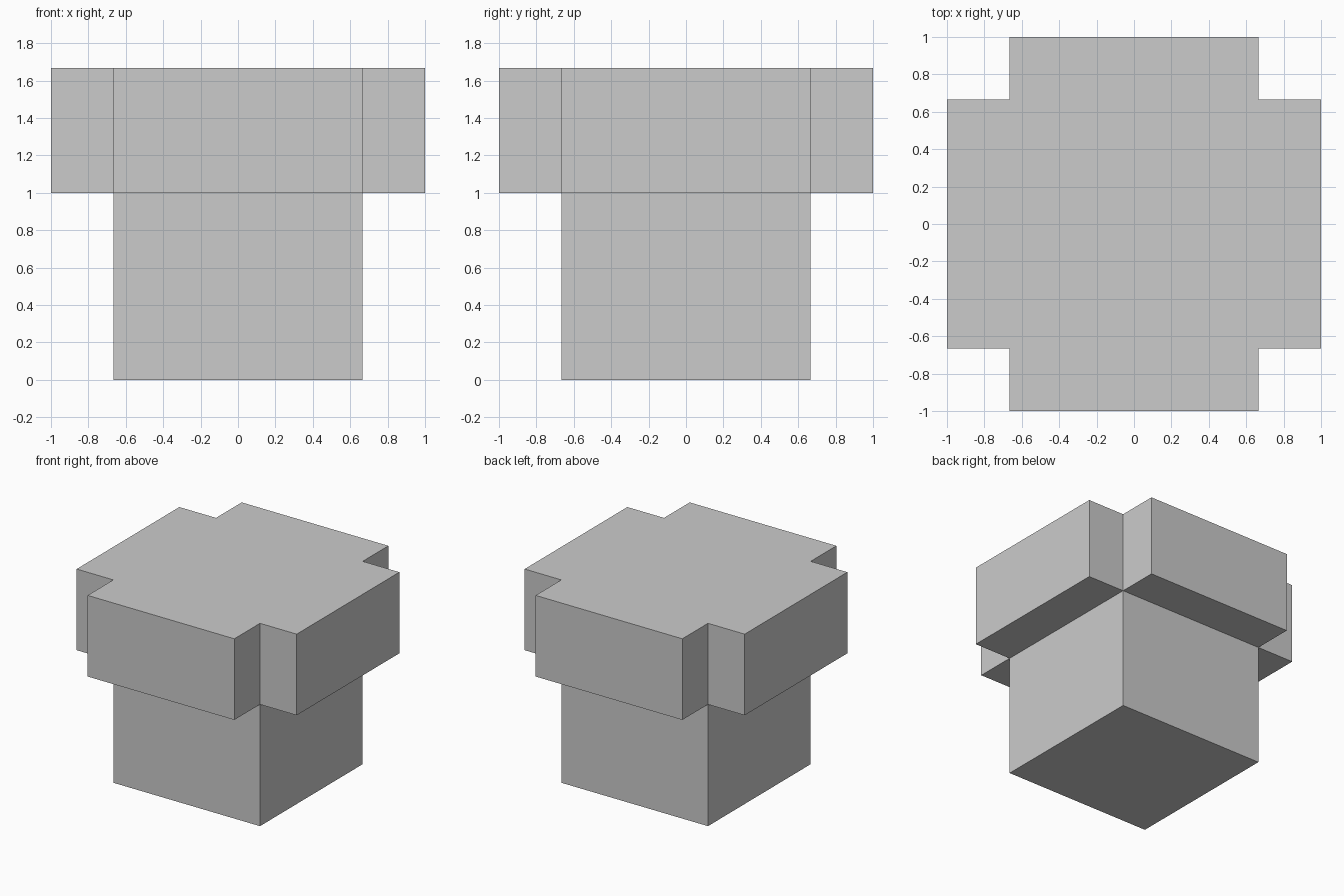
import bpy, bmesh
from mathutils import Vector

if "Cube" in bpy.data.objects:
    bpy.data.objects.remove(bpy.data.objects["Cube"])

HALF = 2 / 3      # half width of the column
TOP = 5 / 3       # total height
LEDGE = 1.0       # height where the cap starts
OUT = 1 / 3       # overhang of the cap

bm = bmesh.new()

# square column, cut into a lower shaft and an upper cap
bmesh.ops.create_cube(bm, size=1)
for v in bm.verts:
    v.co = Vector((v.co.x * 2 * HALF, v.co.y * 2 * HALF, (v.co.z + 0.5) * TOP))
bmesh.ops.bisect_plane(bm, geom=bm.verts[:] + bm.edges[:] + bm.faces[:],
                       plane_co=(0, 0, LEDGE), plane_no=(0, 0, 1))
bm.normal_update()

# push each of the four cap sides outwards, leaving notched corners
sides = [f for f in bm.faces
         if abs(f.normal.z) < 0.1 and f.calc_center_median().z > LEDGE]
for face in sides:
    push = face.normal.copy() * OUT
    new = bmesh.ops.extrude_face_region(bm, geom=[face])["geom"]
    bmesh.ops.translate(bm, vec=push,
                        verts=[g for g in new if isinstance(g, bmesh.types.BMVert)])
    if face.is_valid:
        bmesh.ops.delete(bm, geom=[face], context='FACES_ONLY')

# merge the flat top into one cross-shaped face
bmesh.ops.dissolve_limit(bm, angle_limit=0.01, verts=bm.verts[:], edges=bm.edges[:])
bmesh.ops.recalc_face_normals(bm, faces=bm.faces[:])

mesh = bpy.data.meshes.new("capped_column")
bm.to_mesh(mesh)
bm.free()
bpy.context.collection.objects.link(bpy.data.objects.new("capped_column", mesh))
